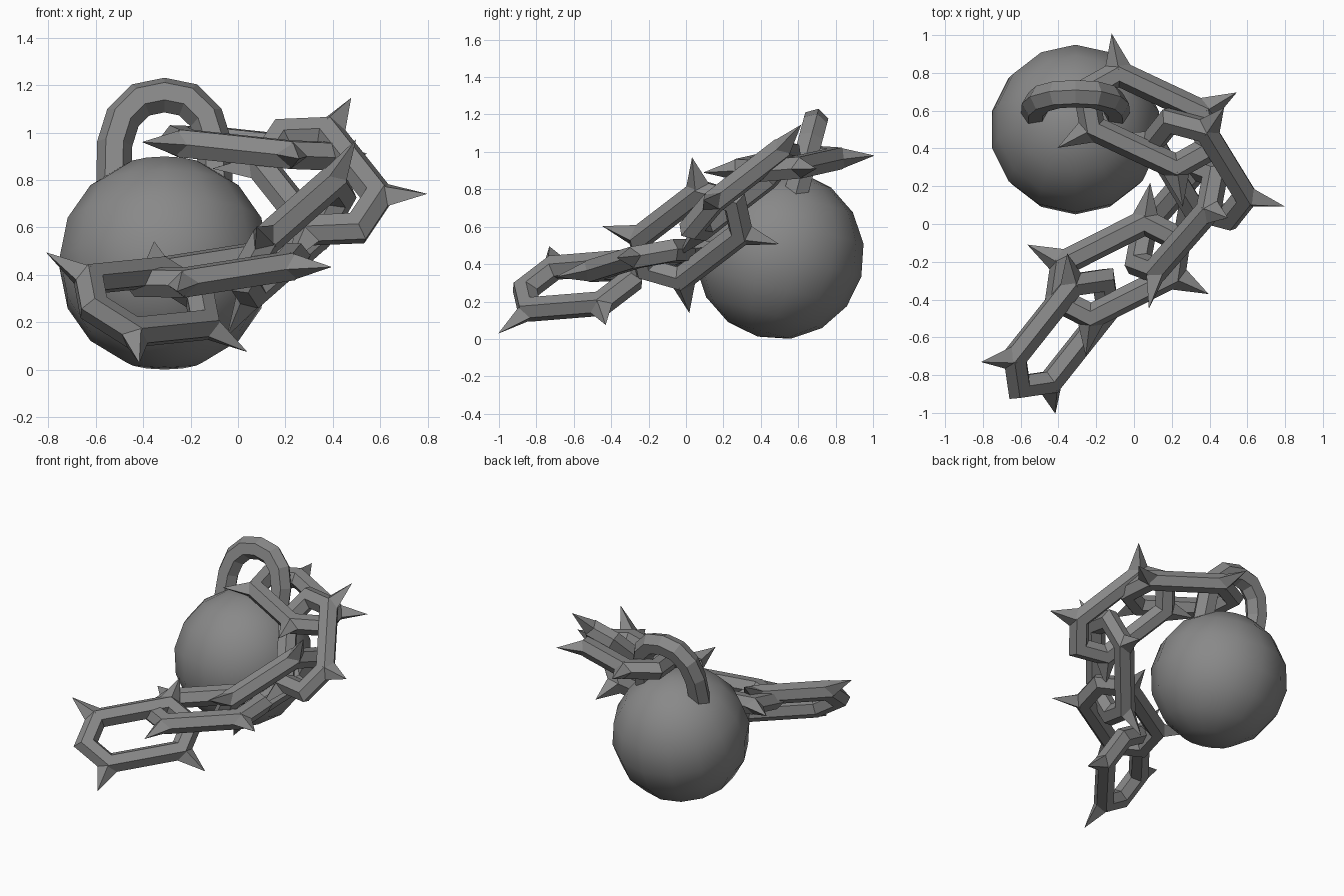
import bpy, bmesh, math
from mathutils import Vector, Matrix

if "Cube" in bpy.data.objects:
    bpy.data.objects.remove(bpy.data.objects["Cube"])

iron = bpy.data.materials.new("dark_iron")
iron.diffuse_color = (0.25, 0.25, 0.25, 1)
iron.use_nodes = True
iron.node_tree.nodes["Principled BSDF"].inputs["Base Color"].default_value = iron.diffuse_color


def make_object(name, bm, matrix):
    bmesh.ops.recalc_face_normals(bm, faces=bm.faces[:])
    mesh = bpy.data.meshes.new(name)
    bm.to_mesh(mesh)
    bm.free()
    mesh.materials.append(iron)
    obj = bpy.data.objects.new(name, mesh)
    obj.matrix_world = matrix
    bpy.context.collection.objects.link(obj)
    return obj


def sweep(bm, path, radius, closed, sides=6):
    """Mitred bar along a path in the local XY plane, an edge facing outward."""
    pts = [Vector((x, y, 0)) for x, y in path]
    n = len(pts)
    rings = []
    for i, p in enumerate(pts):
        before = p - pts[i - 1] if closed or i > 0 else pts[1] - p
        after = pts[(i + 1) % n] - p if closed or i < n - 1 else before
        before, after = before.normalized(), after.normalized()
        t = (before + after).normalized()
        out = Vector((t.y, -t.x, 0)) / t.dot(before)
        ring = []
        for k in range(sides):
            a = math.tau * k / sides
            ring.append(bm.verts.new(p + radius * (math.cos(a) * out + math.sin(a) * Vector((0, 0, 1)))))
        rings.append(ring)
    for i in range(n if closed else n - 1):
        a, b = rings[i], rings[(i + 1) % n]
        for k in range(sides):
            j = (k + 1) % sides
            bm.faces.new((a[k], a[j], b[j], b[k]))
    if not closed:
        bm.faces.new(rings[0])
        bm.faces.new(rings[-1])


def spike(bm, base, tip, radius):
    """Four-sided thorn lying in the local XY plane."""
    base, tip = Vector((*base, 0)), Vector((*tip, 0))
    d = (tip - base).normalized()
    side, up = Vector((-d.y, d.x, 0)), Vector((0, 0, 1))
    ring = [bm.verts.new(base + radius * o) for o in (side, up * 0.82, -side, -up * 0.82)]
    point = bm.verts.new(tip)
    for k in range(4):
        bm.faces.new((ring[k], ring[(k + 1) % 4], point))
    bm.faces.new(ring)


def frame(centre, u, v):
    u = Vector(u).normalized()
    w = u.cross(Vector(v)).normalized()
    v = w.cross(u)
    m = Matrix((u, v, w)).transposed().to_4x4()
    m.translation = Vector(centre)
    return m


# Heavy ball, tipped slightly back
tilt = Matrix.Translation((-0.31, 0.5, 0.45)) @ Matrix.Rotation(math.radians(-15), 4, 'X')
bm = bmesh.new()
bmesh.ops.create_uvsphere(bm, u_segments=14, v_segments=8, radius=0.453)
for f in bm.faces:
    f.smooth = True
make_object("ball", bm, tilt)

# Handle loop on top of the ball
half = [(0.215, 0.28), (0.21, 0.52), (0.175, 0.635), (0.1, 0.712)]
path = half + [(0, 0.733)] + [(-x, y) for x, y in reversed(half)]
bm = bmesh.new()
sweep(bm, path, 0.074, closed=False)
make_object("ball_handle", bm, tilt @ Matrix.Rotation(math.pi / 2, 4, 'X'))

# Chain links: centre, long axis, cross axis
links = [
    ((-0.385, -0.58, 0.285), (0.44, 0.555, 0.045), (-0.38, 0.255, 0.445)),
    ((-0.085, -0.24, 0.42), (0.635, 0.32, 0.10), (-0.30, 0.55, 0.07)),
    ((0.225, 0.025, 0.555), (0.41, 0.47, 0.36), (-0.12, 0.44, -0.44)),
    ((0.345, 0.29, 0.795), (-0.31, 0.505, 0.39), (-0.285, -0.063, -0.145)),
    ((0.07, 0.55, 0.935), (0.66, -0.31, -0.07), (0.26, 0.57, 0.02)),
]
outline = [(0.36, 0), (0.245, 0.16), (-0.245, 0.16), (-0.36, 0), (-0.245, -0.16), (0.245, -0.16)]
for i, (c, u, v) in enumerate(links):
    bm = bmesh.new()
    sweep(bm, outline, 0.067, closed=True)
    # Thorns on the four shoulders
    for sx in (1, -1):
        for sy in (1, -1):
            spike(bm, (sx * 0.258, sy * 0.18), (sx * 0.368, sy * 0.335), 0.072)
    make_object(f"chain_link_{i + 1}", bm, frame(c, u, v))
